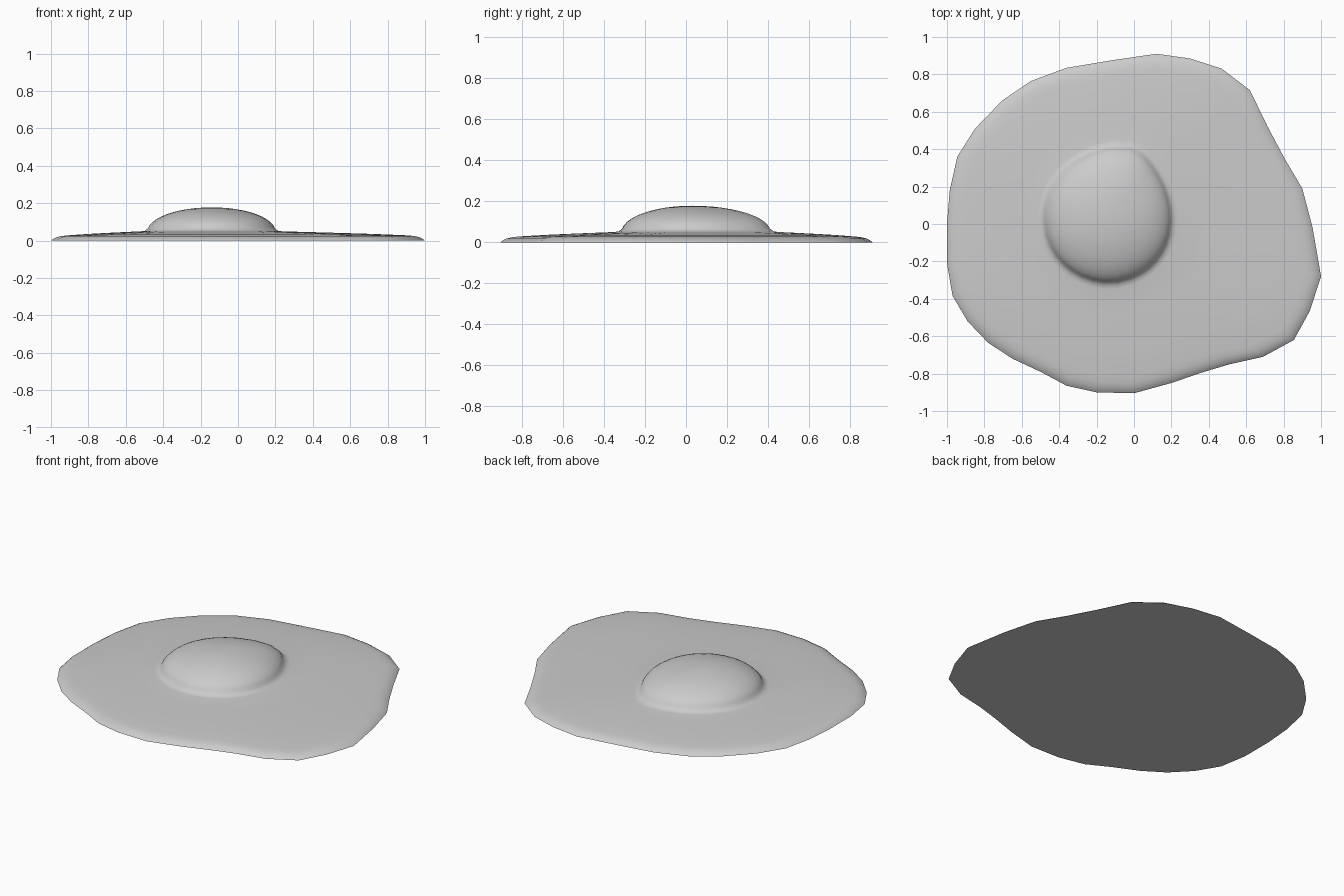
import bpy, bmesh, math
from mathutils import Vector

if "Cube" in bpy.data.objects:
    bpy.data.objects.remove(bpy.data.objects["Cube"], do_unlink=True)

CENTRE = Vector((-0.14, 0.03))
WHITE_TOP, YOLK_TOP = 0.05, 0.178

# Wavy outline of the egg white
white_edge = [Vector(p) for p in (
    (.12, .91), (.3, .885), (.47, .83), (.62, .715), (.715, .52), (.805, .35), (.9, .19),
    (.955, -.02), (1, -.28), (.94, -.465), (.855, -.62), (.69, -.71), (.51, -.75),
    (.36, -.795), (.2, -.85), (0, -.905), (-.2, -.9), (-.36, -.865), (-.5, -.79),
    (-.65, -.72), (-.78, -.635), (-.89, -.52), (-.97, -.385), (-1, -.21), (-1, 0),
    (-.985, .18), (-.945, .36), (-.85, .51), (-.705, .66), (-.55, .765),
    (-.36, .835), (-.12, .875))]

# Yolk radius every 22.5 degrees, anticlockwise from +x
yolk_radii = [.34, .345, .365, .40, .38, .358, .35, .346,
              .344, .344, .344, .343, .345, .345, .345, .343]


def yolk_radius(angle):
    """Smoothly interpolated radius of the yolk base."""
    n = len(yolk_radii)
    s = (angle / math.tau * n) % n
    i, f = int(s), s % 1
    a, b, c, d = (yolk_radii[(i + k) % n] for k in (-1, 0, 1, 2))
    return b + .5 * f * (c - a + f * (2*a - 5*b + 4*c - d + f * (3*(b - c) + d - a)))


def yolk_ring(bm, scale, z):
    ring = []
    for p in white_edge:
        d = p - CENTRE
        r = yolk_radius(math.atan2(d.y, d.x)) * scale
        q = CENTRE + d.normalized() * r
        ring.append(bm.verts.new((q.x, q.y, z)))
    return ring


def white_ring(bm, inset, z):
    ring = []
    for p in white_edge:
        q = p + (CENTRE - p).normalized() * inset
        ring.append(bm.verts.new((q.x, q.y, z)))
    return ring


def white_slope(bm, t, z):
    """Ring part way from the white's rim to the yolk."""
    ring = []
    for p in white_edge:
        d = p - CENTRE
        inner = yolk_radius(math.atan2(d.y, d.x)) * 1.1
        r = (d.length - .09) * (1 - t) + inner * t
        q = CENTRE + d.normalized() * r
        ring.append(bm.verts.new((q.x, q.y, z)))
    return ring


def bridge(bm, outer, inner):
    n = len(outer)
    for i in range(n):
        j = (i + 1) % n
        bm.faces.new((outer[i], outer[j], inner[j], inner[i]))


def cap(bm, ring, z):
    tip = bm.verts.new((CENTRE.x, CENTRE.y, z))
    for i, v in enumerate(ring):
        bm.faces.new((v, ring[(i + 1) % len(ring)], tip))


bm = bmesh.new()
# Rounded rim, then the gently rising white
rings = [white_ring(bm, inset, z) for inset, z in
         ((0, 0), (.012, .009), (.03, .018), (.055, .024), (.09, .028))]
rings += [white_slope(bm, t, .028 + (WHITE_TOP - .028) * t ** .8) for t in (.25, .5, .75, 1)]
# Soft crease, then the domed yolk
rings.append(yolk_ring(bm, 1.04, WHITE_TOP + .003))
for k in range(1, 12):
    a = math.radians(90 * k / 12)
    rings.append(yolk_ring(bm, math.cos(a), WHITE_TOP + (YOLK_TOP - WHITE_TOP) * math.sin(a)))
for outer, inner in zip(rings, rings[1:]):
    bridge(bm, outer, inner)
cap(bm, rings[-1], YOLK_TOP)
# Flat underside
cap(bm, rings[0], 0)
bmesh.ops.recalc_face_normals(bm, faces=bm.faces)

mesh = bpy.data.meshes.new("fried_egg")
bm.to_mesh(mesh)
bm.free()
egg = bpy.data.objects.new("fried_egg", mesh)
bpy.context.collection.objects.link(egg)

# One plain grey throughout
grey = bpy.data.materials.new("plain grey")
grey.use_nodes = True
colour = (.6, .6, .6, 1)
grey.diffuse_color = colour
grey.node_tree.nodes["Principled BSDF"].inputs["Base Color"].default_value = colour
mesh.materials.append(grey)

bpy.ops.object.select_all(action='DESELECT')
egg.select_set(True)
bpy.context.view_layer.objects.active = egg
bpy.ops.object.shade_smooth_by_angle(angle=math.radians(75))
